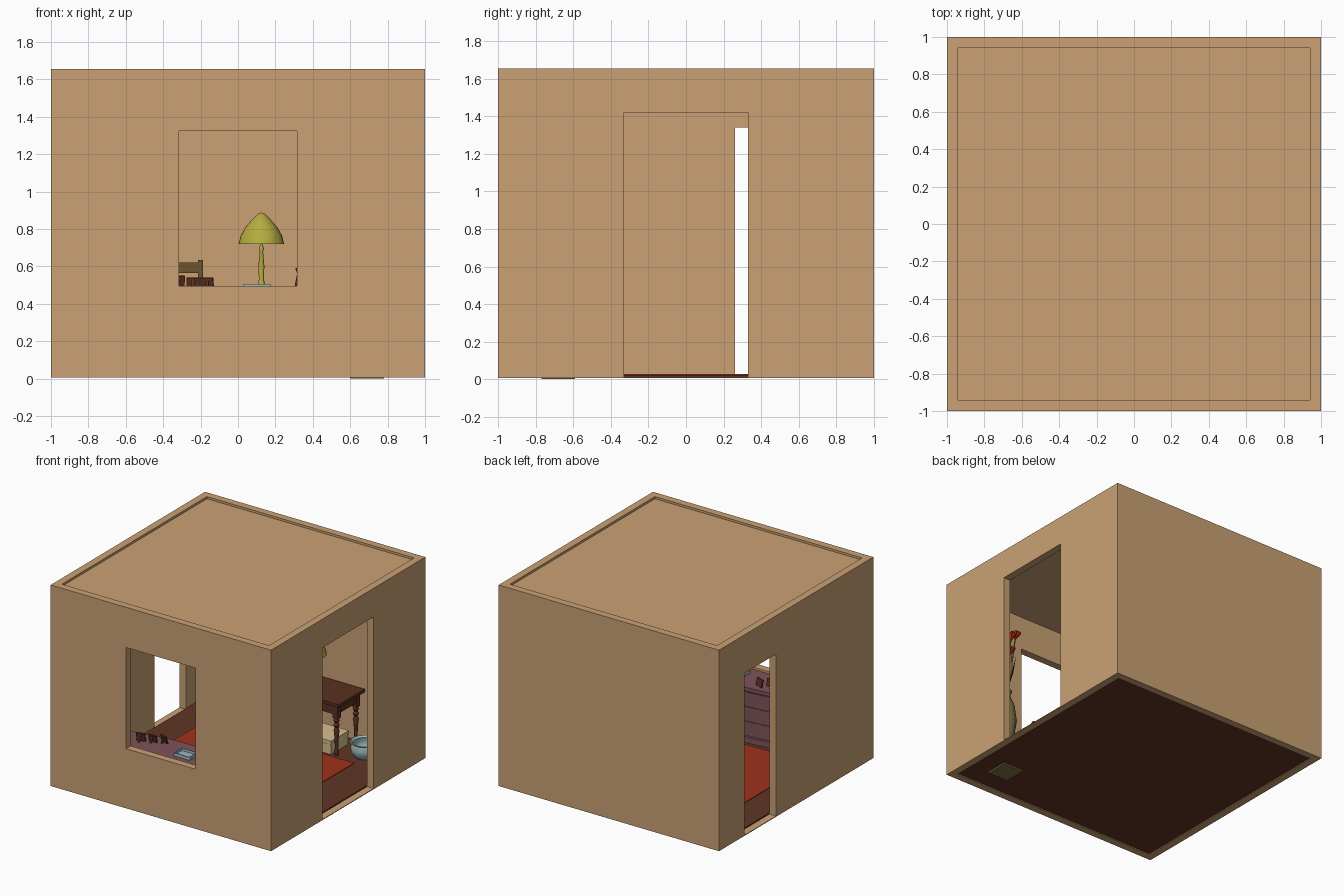
import bpy, bmesh, math
from mathutils import Vector, Matrix

if "Cube" in bpy.data.objects:
    bpy.data.objects.remove(bpy.data.objects["Cube"])


def paint(name, code):
    rgb = [int(code[i:i + 2], 16) / 255 for i in (0, 2, 4)]
    lin = [c / 12.92 if c <= 0.04045 else ((c + 0.055) / 1.055) ** 2.4 for c in rgb]
    m = bpy.data.materials.new(name)
    m.diffuse_color = (*lin, 1)
    m.use_nodes = True
    m.node_tree.nodes["Principled BSDF"].inputs["Base Color"].default_value = m.diffuse_color
    return m


PLASTER = paint("plaster", "CAA174")
BOARDS = paint("floorboards", "5F3623")
RED = paint("rug_red", "A0321A")
WOOD = paint("dark_wood", "5A3020")
OLIVE = paint("chair_wood", "6E5430")
MAUVE = paint("mauve_chest", "7D5359")
LIME = paint("lamp_glass", "B5AB40")
BLUE = paint("pale_blue", "9DBBBE")
CREAM = paint("cream", "D8BE90")
KHAKI = paint("khaki_pot", "7E7042")
PETAL = paint("petal_red", "B02A12")


def finish(name, bm, mat, smooth=False):
    bmesh.ops.recalc_face_normals(bm, faces=bm.faces)
    me = bpy.data.meshes.new(name)
    bm.to_mesh(me)
    bm.free()
    ob = bpy.data.objects.new(name, me)
    bpy.context.collection.objects.link(ob)
    if mat:
        me.materials.append(mat)
    if smooth:
        bpy.ops.object.select_all(action='DESELECT')
        ob.select_set(True)
        bpy.context.view_layer.objects.active = ob
        bpy.ops.object.shade_smooth_by_angle(angle=math.radians(40))
    return ob


def box(name, x0, x1, y0, y1, z0, z1, mat=None, turn=0, tilt=0):
    """Axis box, optionally tilted about x and turned about z through its centre."""
    bm = bmesh.new()
    bmesh.ops.create_cube(bm, size=1)
    bmesh.ops.scale(bm, vec=(x1 - x0, y1 - y0, z1 - z0), verts=bm.verts)
    rot = Matrix.Rotation(math.radians(turn), 3, 'Z') @ Matrix.Rotation(math.radians(tilt), 3, 'X')
    bmesh.ops.rotate(bm, matrix=rot, verts=bm.verts)
    bmesh.ops.translate(bm, vec=((x0 + x1) / 2, (y0 + y1) / 2, (z0 + z1) / 2), verts=bm.verts)
    return finish(name, bm, mat)


def lathe(name, profile, x, y, mat, steps=20, phase=0.0):
    """Spin (radius, z) points around a vertical axis."""
    bm = bmesh.new()
    vs = [bm.verts.new((r * math.cos(phase), r * math.sin(phase), z)) for r, z in profile]
    es = [bm.edges.new(p) for p in zip(vs, vs[1:])]
    bmesh.ops.spin(bm, geom=vs + es, axis=(0, 0, 1), cent=(0, 0, 0),
                   angle=math.tau, steps=steps, use_merge=False)
    bmesh.ops.remove_doubles(bm, verts=bm.verts, dist=1e-4)
    bmesh.ops.translate(bm, vec=(x, y, 0), verts=bm.verts)
    return finish(name, bm, mat, smooth=steps > 6)


def prism(name, outline, z0, z1, mat):
    bm = bmesh.new()
    f = bm.faces.new([bm.verts.new((x, y, z0)) for x, y in outline])
    top = bmesh.ops.extrude_face_region(bm, geom=[f])["geom"]
    bmesh.ops.translate(bm, vec=(0, 0, z1 - z0),
                        verts=[v for v in top if isinstance(v, bmesh.types.BMVert)])
    return finish(name, bm, mat)


def rod(name, points, radius, mat):
    cu = bpy.data.curves.new(name, 'CURVE')
    cu.dimensions = '3D'
    cu.bevel_depth = radius
    cu.bevel_resolution = 1
    sp = cu.splines.new('POLY')
    sp.points.add(len(points) - 1)
    for p, co in zip(sp.points, points):
        p.co = (*co, 1)
    cu.materials.append(mat)
    ob = bpy.data.objects.new(name, cu)
    bpy.context.collection.objects.link(ob)


# Walls: one shell with a window and two doorways cut through
T = 0.94
walls = box("walls", -1, 1, -1, 1, 0.006, 1.655, PLASTER)
openings = {
    "room_space": (-T, T, -T, T, -0.1, 1.8),
    "window_opening": (-0.315, 0.315, -1.1, -0.9, 0.495, 1.325),
    "right_doorway": (0.9, 1.1, -0.33, 0.33, 0.012, 1.42),
    "left_doorway": (-1.1, -0.9, 0.26, 0.67, 0.012, 1.34),
}
bpy.context.view_layer.objects.active = walls
for name, dims in openings.items():
    cutter = box(name, *dims)
    cutter.hide_render = True
    mod = walls.modifiers.new(name, 'BOOLEAN')
    mod.operation, mod.solver, mod.object = 'DIFFERENCE', 'EXACT', cutter
    bpy.ops.object.modifier_apply(modifier=mod.name)
    bpy.data.objects.remove(cutter)

# Ceiling, floor and rug
box("ceiling", -T, T, -T, T, 1.60, 1.637, PLASTER)
box("floor", -T, T, -T, T, 0.012, 0.022, BOARDS)
box("rug", -0.69, 0.64, -0.62, 0.59, 0.022, 0.027, RED)

# Bow-fronted chest under the window
def bow(half, front, back=-0.935, depth=0.06, n=10):
    arc = [(half * (1 - 2 * i / n), front + depth * (1 - (1 - 2 * i / n) ** 2)) for i in range(n + 1)]
    return [(-half, back), (half, back)] + arc

prism("chest_plinth", bow(0.47, -0.71), 0.022, 0.07, MAUVE)
prism("chest_body", bow(0.45, -0.73), 0.07, 0.45, MAUVE)
prism("chest_top", bow(0.48, -0.70), 0.45, 0.48, MAUVE)
for i in range(3):
    z = 0.085 + i * 0.12
    prism(f"chest_drawer_{i}", bow(0.41, -0.715, back=-0.8, depth=0.05), z, z + 0.105, MAUVE)

# Easel-backed picture frames and an open tray on the chest
for i, (x, y, h, turn) in enumerate([(-0.32, -0.80, 0.07, 15), (-0.24, -0.76, 0.06, 0),
                                     (-0.165, -0.72, 0.06, -20), (0.33, -0.78, 0.125, 70)]):
    box(f"picture_frame_{i}", x - 0.035, x + 0.035, y - 0.006, y + 0.006, 0.48, 0.48 + h, WOOD, turn, 12)
    box(f"frame_strut_{i}", x - 0.008, x + 0.008, y - 0.024, y - 0.018, 0.48, 0.47 + h, WOOD, turn, -20)
box("tray_bottom", 0.03, 0.17, -0.87, -0.77, 0.48, 0.486, BLUE)
for s in (-1, 1):
    box("tray_side", 0.097 + s * 0.07, 0.103 + s * 0.07, -0.87, -0.77, 0.48, 0.506, BLUE)
    box("tray_end", 0.03, 0.17, -0.823 + s * 0.05, -0.817 + s * 0.05, 0.48, 0.506, BLUE)

# Table with turned legs against the back wall
box("table_top", -0.26, 0.50, 0.59, 0.93, 0.44, 0.465, WOOD)
box("table_apron", -0.22, 0.46, 0.62, 0.90, 0.36, 0.44, WOOD)
LEG = [(0, 0.022), (0.014, 0.022), (0.02, 0.05), (0.012, 0.08), (0.016, 0.17), (0.022, 0.23),
       (0.013, 0.25), (0.024, 0.27), (0.013, 0.29), (0.024, 0.31), (0.016, 0.33), (0, 0.33)]
for x in (-0.21, 0.45):
    for y in (0.635, 0.885):
        lathe("table_leg", LEG, x, y, WOOD, 12)
        box("table_leg_block", x - 0.023, x + 0.023, y - 0.023, y + 0.023, 0.33, 0.44, WOOD)

# Table lamp
lathe("lamp_base", [(0, 0.465), (0.055, 0.465), (0.055, 0.475), (0.024, 0.49), (0.013, 0.53),
                    (0.016, 0.60), (0.009, 0.68), (0.014, 0.695), (0.008, 0.71), (0.008, 0.80), (0, 0.80)],
      0.125, 0.76, LIME)
lathe("lamp_shade", [(0, 0.888), (0.02, 0.88), (0.05, 0.85), (0.085, 0.81), (0.11, 0.765), (0.122, 0.72)],
      0.125, 0.76, LIME, 28)

# Suitcase under the table
box("suitcase", 0.12, 0.41, 0.62, 0.84, 0.022, 0.10, CREAM)
box("suitcase_lid", 0.115, 0.415, 0.615, 0.845, 0.104, 0.135, CREAM)

# Wash basin
lathe("basin", [(0, 0.022), (0.07, 0.022), (0.10, 0.06), (0.105, 0.10), (0.095, 0.135), (0.108, 0.145),
                (0.10, 0.148), (0.086, 0.135), (0.095, 0.10), (0.088, 0.06), (0.06, 0.035), (0, 0.035)],
      0.63, 0.74, BLUE, 24)

# Wooden chair left of the table
CX, CY = -0.34, 0.50
box("chair_seat", CX - 0.16, CX + 0.16, CY - 0.15, CY + 0.15, 0.30, 0.325, OLIVE)
for s in (-1, 1):
    x = CX + s * 0.14
    box("chair_front_leg", x - 0.014, x + 0.014, CY - 0.14, CY - 0.112, 0.022, 0.30, OLIVE)
    box("chair_back_post", x - 0.014, x + 0.014, CY + 0.115, CY + 0.143, 0.022, 0.635, OLIVE)
for z in (0.44, 0.565):
    box("chair_back_rail", CX - 0.13, CX + 0.13, CY + 0.12, CY + 0.138, z, z + 0.055, OLIVE)

# Square-footed tall vase with red flowers in the front right corner
VX, VY = 0.69, -0.68
box("vase_foot", VX - 0.09, VX + 0.09, VY - 0.09, VY + 0.09, 0, 0.05, KHAKI)
lathe("vase_body", [(0, 0.05), (0.05, 0.05), (0.035, 0.12), (0.06, 0.28), (0.085, 0.45), (0.07, 0.57),
                    (0.035, 0.66), (0.05, 0.70), (0.04, 0.70), (0.025, 0.66), (0, 0.64)], VX, VY, KHAKI)
for i in range(6):
    a = i * math.tau / 6 + 0.4
    d = Vector((math.cos(a), math.sin(a), 0))
    h = 1.08 + 0.05 * (i % 3)
    c = Vector((VX, VY, 0))
    tip = c + d * 0.075 + Vector((0, 0, h))
    rod("flower_stem", [c + Vector((0, 0, 0.65)), c + d * 0.04 + Vector((0, 0, 0.88)), tip], 0.005, KHAKI)
    lathe("flower", [(0, h - 0.03), (0.02, h), (0.045, h + 0.03), (0.02, h + 0.02), (0, h + 0.01)],
          tip.x, tip.y, PETAL, 6)
    # pointed leaf
    side = Vector((-d.y, d.x, 0)) * 0.025
    bm = bmesh.new()
    bm.faces.new([bm.verts.new(p) for p in (
        c + d * 0.01 + Vector((0, 0, 0.70)), c + d * 0.06 + side + Vector((0, 0, 0.88)),
        c + d * 0.08 + Vector((0, 0, 1.02)), c + d * 0.06 - side + Vector((0, 0, 0.88)))])
    finish("leaf", bm, KHAKI)
